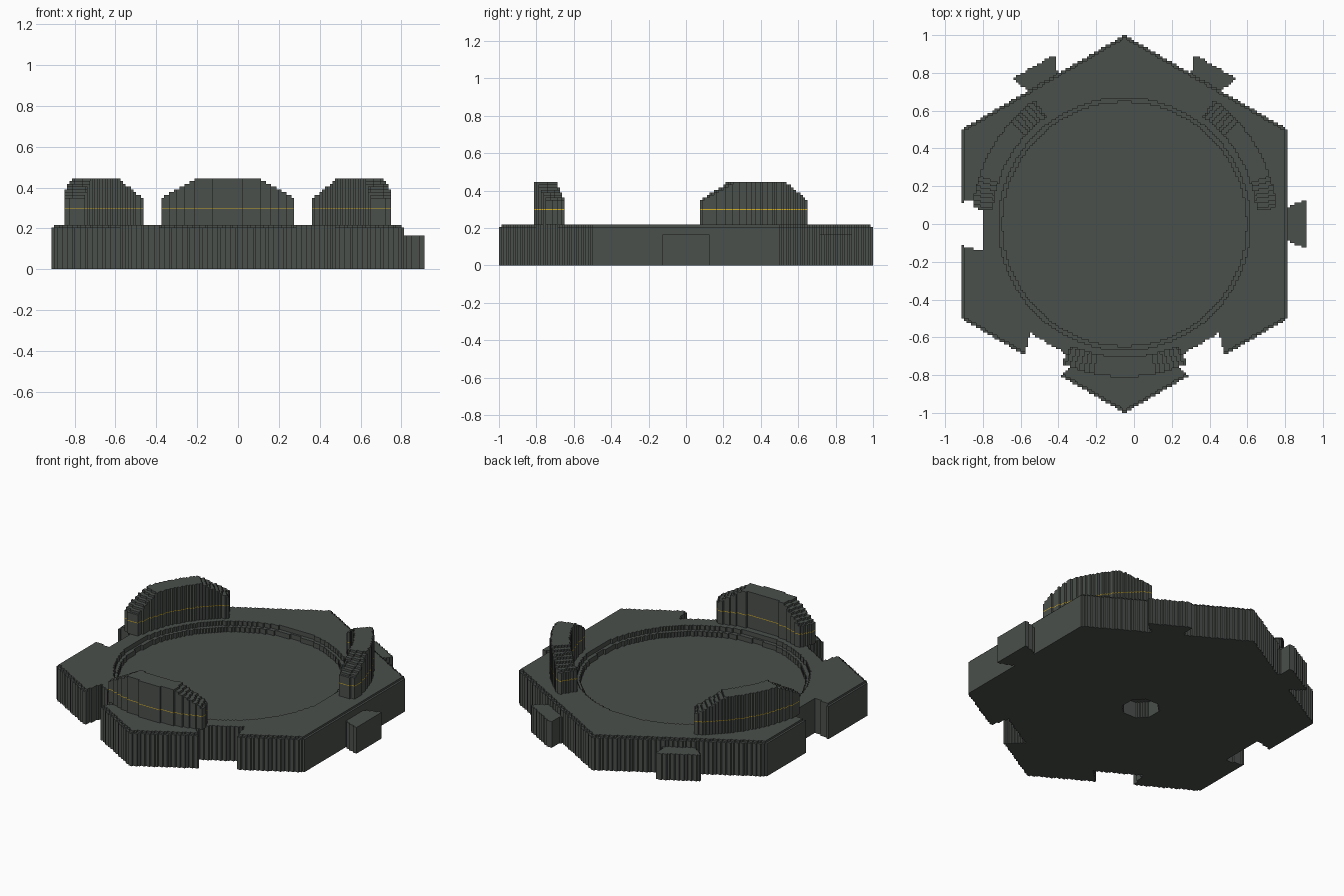
import bpy
from math import hypot, atan2, degrees, radians, cos, sin

if "Cube" in bpy.data.objects:
    bpy.data.objects.remove(bpy.data.objects["Cube"], do_unlink=True)

CELL = 0.0125
CENTRE_X = -0.05
APOTHEM = 0.866
SPAN = range(-82, 82)


def material(name, rgb):
    m = bpy.data.materials.new(name)
    m.use_nodes = True
    color = (*rgb, 1)
    m.diffuse_color = color
    m.node_tree.nodes["Principled BSDF"].inputs["Base Color"].default_value = color
    return m


GREY = material("dark grey", (0.07, 0.08, 0.072))
GOLD = material("gold", (0.65, 0.42, 0.02))


def build(name, layers):
    """Stack stepped slabs; each layer is (inside test, bottom, top, material slot)."""
    verts, faces, slots, index = [], [], [], {}

    def corner(i, j, z):
        key = (i, j, z)
        if key not in index:
            index[key] = len(verts)
            verts.append((CENTRE_X + i * CELL, j * CELL, z))
        return index[key]

    def face(points, slot):
        faces.append([corner(*p) for p in points])
        slots.append(slot)

    for inside, low, high, slot in layers:
        cells = {(i, j) for i in SPAN for j in SPAN
                 if inside((i + 0.5) * CELL, (j + 0.5) * CELL)}
        for i, j in cells:
            # Stepped walls wherever a neighbouring cell is empty
            ring = [(i, j), (i + 1, j), (i + 1, j + 1), (i, j + 1)]
            sides = [(i, j - 1), (i + 1, j), (i, j + 1), (i - 1, j)]
            for k, side in enumerate(sides):
                if side not in cells:
                    a, b = ring[k], ring[(k + 1) % 4]
                    face([(*a, low), (*b, low), (*b, high), (*a, high)], slot)
            # One long strip per row for the top and the bottom
            if (i - 1, j) not in cells:
                e = i
                while (e, j) in cells:
                    e += 1
                strip = [(i, j), (e, j), (e, j + 1), (i, j + 1)]
                face([(*p, high) for p in strip], slot)
                face([(*p, low) for p in reversed(strip)], slot)

    mesh = bpy.data.meshes.new(name)
    mesh.from_pydata(verts, [], faces)
    mesh.materials.append(GREY)
    mesh.materials.append(GOLD)
    mesh.polygons.foreach_set("material_index", slots)
    mesh.update()
    obj = bpy.data.objects.new(name, mesh)
    bpy.context.collection.objects.link(obj)


def turned(x, y, angle):
    """Coordinates outward from, and along, the edge facing the angle."""
    c, s = cos(radians(angle)), sin(radians(angle))
    return x * c + y * s, y * c - x * s


def in_notch(x, y):
    for angle in (180, 240, 300):
        u, v = turned(x, y, angle)
        if u > 0.75 and abs(v) < 0.115 + (APOTHEM - u) * 0.25:
            return True
    return False


def plate(hole=0, inset=0):
    def inside(x, y):
        return (all(abs(turned(x, y, a)[0]) < APOTHEM - inset for a in (0, 60, 120))
                and hypot(x, y) > hole and not in_notch(x, y))
    return inside


# Hexagonal base with a bottom socket and a stepped round recess
build("base_plate", [
    (plate(hole=0.105), 0, 0.1, 0),
    (plate(), 0.1, 0.16, 0),
    (plate(hole=0.645), 0.16, 0.19, 0),
    (plate(hole=0.667), 0.19, 0.205, 0),
    (plate(hole=0.667, inset=CELL), 0.205, 0.2175, 0),
])


# Dovetail tabs on three edges
def tab(angle):
    def inside(x, y):
        u, v = turned(x, y, angle)
        return APOTHEM - CELL < u < 0.963 and abs(v) < 0.092 + (u - APOTHEM) * 0.36
    return inside


for side, angle in (("left", 0), ("back_left", 60), ("back_right", 120)):
    build(side + "_tab", [(tab(angle), 0, 0.165, 0)])


# Curved wall segments with stepped shoulders and a thin gold band
def arc(angle, half_width):
    def inside(x, y):
        u, v = turned(x, y, angle)
        return 0.703 < hypot(u, v) < 0.81 and abs(degrees(atan2(v, u))) < half_width
    return inside


STEPS = 7
RISE = (0.445 - 0.35) / STEPS
for side, angle in (("front", 270), ("left", 30), ("right", 150)):
    wide = arc(angle, 24)
    wall = [(wide, 0.2175, 0.297, 0), (wide, 0.297, 0.301, 1), (wide, 0.301, 0.35, 0)]
    for k in range(STEPS):
        low = 0.35 + k * RISE
        wall.append((arc(angle, 23 - 11 * k / (STEPS - 1)), low, low + RISE, 0))
    build(side + "_wall", wall)
